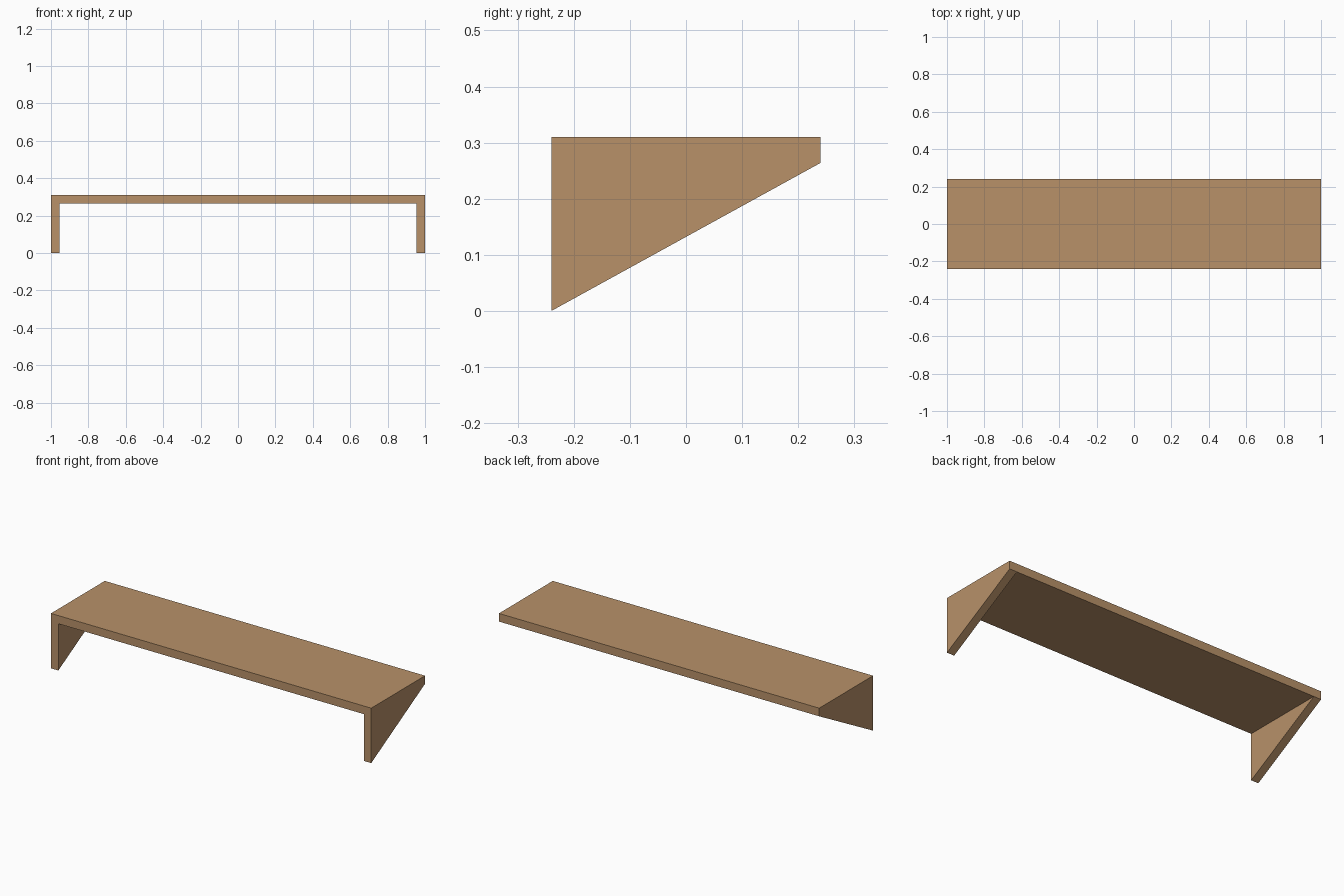
import bpy, bmesh

if "Cube" in bpy.data.objects:
    bpy.data.objects.remove(bpy.data.objects["Cube"])

HALF_W, HALF_D = 1.0, 0.24
TOP, UNDER, THICK = 0.31, 0.264, 0.046

wood = bpy.data.materials.new("light_wood")
wood.diffuse_color = (0.479, 0.283, 0.141, 1)
wood.use_nodes = True
wood.node_tree.nodes["Principled BSDF"].inputs["Base Color"].default_value = wood.diffuse_color

# U-shaped front profile: shelf board with a bracket at each end
inner = HALF_W - THICK
half = [(HALF_W, TOP), (HALF_W, 0), (inner, 0), (inner, UNDER)]
profile = half + [(-x, z) for x, z in reversed(half)]

bm = bmesh.new()
front = bm.faces.new([bm.verts.new((x, -HALF_D, z)) for x, z in profile])
ext = bmesh.ops.extrude_face_region(bm, geom=[front], use_keep_orig=True)

# Back end: bracket feet rise to the board's underside, making the slope
for v in [g for g in ext["geom"] if isinstance(g, bmesh.types.BMVert)]:
    v.co.y = HALF_D
    v.co.z = max(v.co.z, UNDER)
bmesh.ops.remove_doubles(bm, verts=bm.verts, dist=0.0001)
bmesh.ops.recalc_face_normals(bm, faces=bm.faces)

mesh = bpy.data.meshes.new("wall_shelf")
bm.to_mesh(mesh)
bm.free()
mesh.materials.append(wood)
bpy.context.collection.objects.link(bpy.data.objects.new("wall_shelf", mesh))
